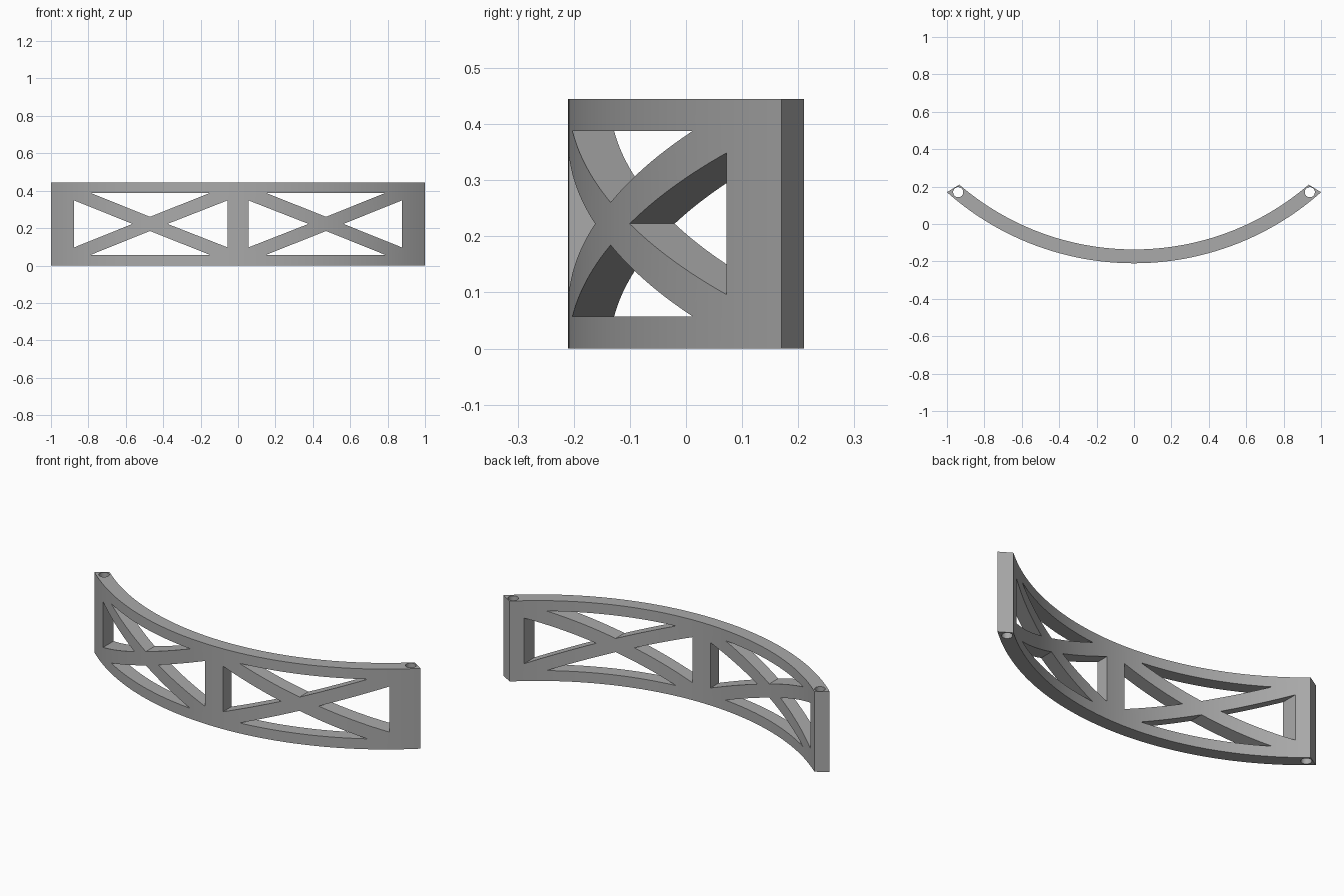
import bpy, bmesh, math

HEIGHT = 0.445
CENTRE_Y = 1.296
R_OUT, R_IN = 1.506, 1.432
SEGMENTS = 72

cube = bpy.data.objects.get("Cube")
if cube:
    bpy.data.objects.remove(cube, do_unlink=True)

grey = bpy.data.materials.new("plain grey")
grey.use_nodes = True
colour = (0.4, 0.4, 0.4, 1)
grey.diffuse_color = colour
grey.node_tree.nodes["Principled BSDF"].inputs["Base Color"].default_value = colour


def prism(name, outline, depth):
    """Extrude a closed 3D outline along a vector."""
    bm = bmesh.new()
    face = bm.faces.new([bm.verts.new(p) for p in outline])
    ext = bmesh.ops.extrude_face_region(bm, geom=[face])
    moved = [v for v in ext["geom"] if isinstance(v, bmesh.types.BMVert)]
    bmesh.ops.translate(bm, verts=moved, vec=depth)
    bmesh.ops.recalc_face_normals(bm, faces=bm.faces)
    mesh = bpy.data.meshes.new(name)
    bm.to_mesh(mesh)
    bm.free()
    mesh.materials.append(grey)
    obj = bpy.data.objects.new(name, mesh)
    bpy.context.collection.objects.link(obj)
    return obj


def arc(radius, half_x):
    """Points along the bow from left end to right end."""
    a = math.asin(half_x / radius)
    angles = [a * (2 * i / SEGMENTS - 1) for i in range(SEGMENTS + 1)]
    return [(radius * math.sin(t), CENTRE_Y - radius * math.cos(t), 0) for t in angles]


# Curved panel
panel = prism("curved_truss_panel",
              arc(R_OUT, 1.0) + arc(R_IN, 0.934)[::-1], (0, 0, HEIGHT))

# Triangular openings of one cross-braced bay, as (x, z) outlines
mid = HEIGHT / 2
bay = {
    "inner_opening": [(0.055, mid - 0.126), (0.055, mid + 0.126), (0.377, mid)],
    "outer_opening": [(0.877, mid - 0.126), (0.877, mid + 0.126), (0.564, mid)],
    "top_opening": [(0.151, mid + 0.165), (0.786, mid + 0.165), (0.471, mid + 0.038)],
    "bottom_opening": [(0.151, mid - 0.165), (0.786, mid - 0.165), (0.471, mid - 0.038)],
}
cutters = []
for side in (-1, 1):
    for name, tri in bay.items():
        cutters.append(prism(name + "_cutter", [(side * x, -0.6, z) for x, z in tri], (0, 1.2, 0)))
    # Pin hole through each end
    ring = [2 * math.pi * i / 32 for i in range(32)]
    cutters.append(prism("pin_hole_cutter",
                         [(side * 0.94 + 0.027 * math.cos(t), 0.17 + 0.027 * math.sin(t), -0.1)
                          for t in ring], (0, 0, HEIGHT + 0.2)))

bpy.ops.object.select_all(action="DESELECT")
bpy.context.view_layer.objects.active = panel
panel.select_set(True)
for cutter in cutters:
    cutter.hide_render = True
    mod = panel.modifiers.new("cut", "BOOLEAN")
    mod.operation = "DIFFERENCE"
    mod.solver = "EXACT"
    mod.object = cutter
    bpy.ops.object.modifier_apply(modifier=mod.name)
    bpy.data.objects.remove(cutter, do_unlink=True)

bpy.ops.object.shade_smooth_by_angle(angle=math.radians(30))
